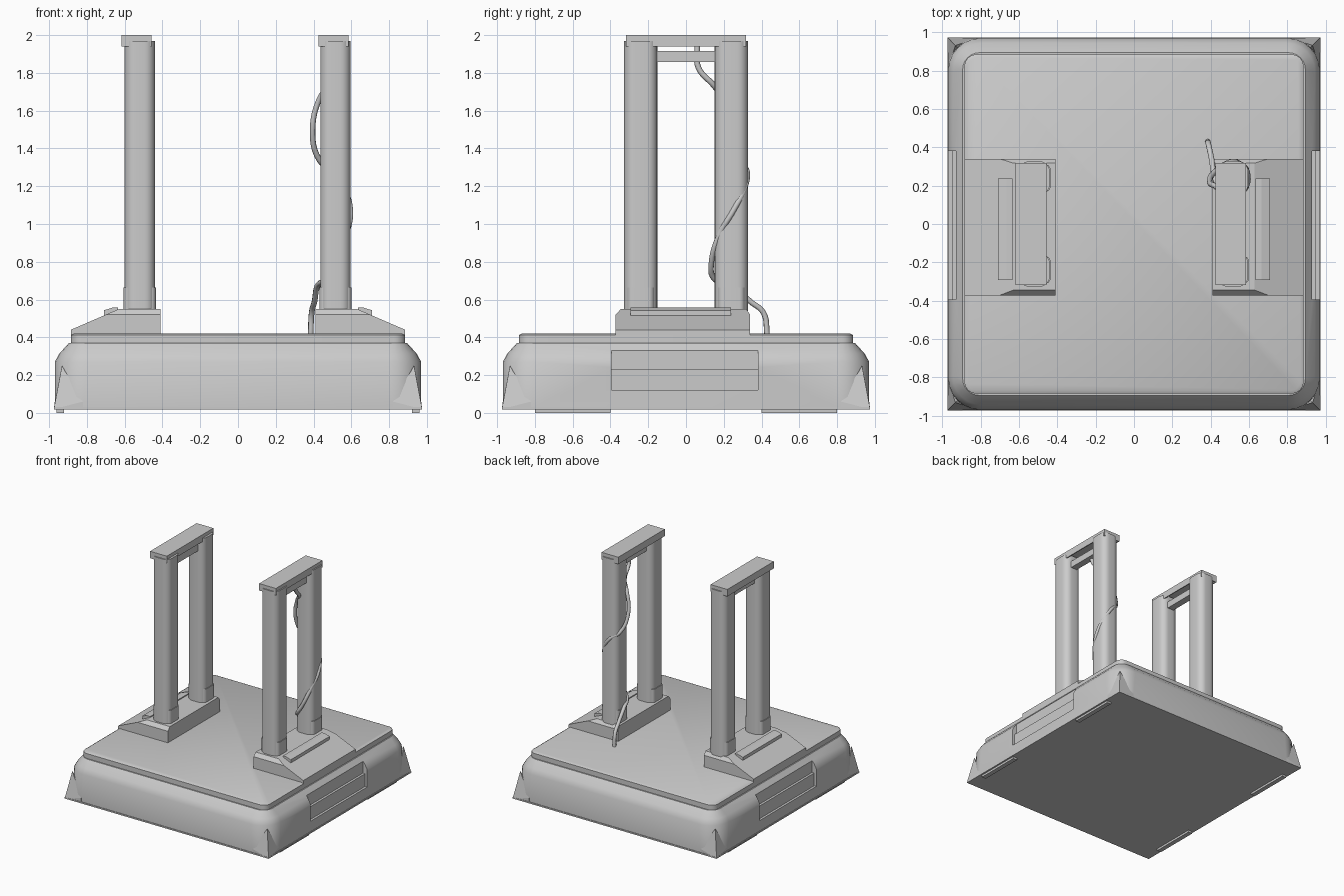
import bpy, bmesh, math
from mathutils import Vector

if "Cube" in bpy.data.objects:
    bpy.data.objects.remove(bpy.data.objects["Cube"])

grey = bpy.data.materials.new("plain_grey")
grey.use_nodes = True
grey.diffuse_color = (0.6, 0.6, 0.6, 1)
grey.node_tree.nodes["Principled BSDF"].inputs["Base Color"].default_value = (0.6, 0.6, 0.6, 1)


def finish(name, bm, smooth=True):
    bmesh.ops.recalc_face_normals(bm, faces=bm.faces)
    mesh = bpy.data.meshes.new(name)
    bm.to_mesh(mesh)
    bm.free()
    mesh.materials.append(grey)
    ob = bpy.data.objects.new(name, mesh)
    bpy.context.collection.objects.link(ob)
    if smooth:
        bpy.ops.object.select_all(action='DESELECT')
        ob.select_set(True)
        bpy.context.view_layer.objects.active = ob
        bpy.ops.object.shade_smooth_by_angle(angle=math.radians(30))
    return ob


def rounded(hx, hy, r, steps=6):
    """Outline of a rounded rectangle."""
    pts = []
    for q, (sx, sy) in enumerate([(1, 1), (-1, 1), (-1, -1), (1, -1)]):
        for i in range(steps + 1):
            a = math.pi / 2 * (q + i / steps)
            pts.append((sx * (hx - r) + r * math.cos(a), sy * (hy - r) + r * math.sin(a)))
    return pts


def loft(name, rings, centre=(0, 0)):
    """Closed solid through rounded rectangles given as (hx, hy, radius, z)."""
    bm = bmesh.new()
    loops = [[bm.verts.new((x + centre[0], y + centre[1], z)) for x, y in rounded(hx, hy, r)]
             for hx, hy, r, z in rings]
    for low, high in zip(loops, loops[1:]):
        for i in range(len(low)):
            j = (i + 1) % len(low)
            bm.faces.new((low[i], low[j], high[j], high[i]))
    bm.faces.new(loops[0])
    bm.faces.new(loops[-1])
    return finish(name, bm)


def box(name, lo, hi):
    bm = bmesh.new()
    bmesh.ops.create_cube(bm, size=1)
    for v in bm.verts:
        v.co = [(a + b) / 2 + c * (b - a) for a, b, c in zip(lo, hi, v.co)]
    return finish(name, bm, False)


def hull(name, points):
    bm = bmesh.new()
    for p in points:
        bm.verts.new(p)
    bmesh.ops.convex_hull(bm, input=bm.verts)
    bmesh.ops.dissolve_limit(bm, angle_limit=0.01, verts=bm.verts, edges=bm.edges)
    return finish(name, bm, False)


# Base body with chamfered shoulder, stepped lid and flat floor
body = loft("base_body", [(0.97, 0.97, 0.15, 0.02), (0.97, 0.97, 0.17, 0.27),
                          (0.945, 0.945, 0.15, 0.315), (0.895, 0.895, 0.09, 0.37)])
loft("base_lid", [(0.885, 0.885, 0.06, 0.36), (0.885, 0.885, 0.06, 0.412),
                  (0.87, 0.87, 0.05, 0.42)])
box("floor_plate", (-0.975, -0.975, 0.018), (0.975, 0.975, 0.03))

for side, s in (("left", 1), ("right", -1)):
    # Stepped recess in the side wall
    for i, (x, z0, z1) in enumerate([(0.95, 0.12, 0.24), (0.93, 0.23, 0.5)]):
        cutter = box(f"{side}_recess_cutter_{i}", (min(s * x, s * 1.1), -0.395, z0),
                     (max(s * x, s * 1.1), 0.38, z1))
        cutter.hide_render = True
        cutter.hide_set(True)
        cutter.display_type = 'WIRE'
        mod = body.modifiers.new("recess", 'BOOLEAN')
        mod.operation = 'DIFFERENCE'
        mod.solver = 'EXACT'
        mod.object = cutter

    # Pointed corner flares and foot strips
    for end, t in (("back", 1), ("front", -1)):
        hull(f"{side}_{end}_corner", [(s * x, t * y, z) for x, y, z in [
            (0.975, 0.975, 0.02), (0.82, 0.97, 0.02), (0.97, 0.82, 0.02),
            (0.82, 0.97, 0.06), (0.97, 0.82, 0.06), (0.932, 0.932, 0.25),
            (0.82, 0.82, 0.02)]])
        box(f"{side}_{end}_foot", (s * 0.94 - 0.02, t * 0.6 - 0.2, 0),
            (s * 0.94 + 0.02, t * 0.6 + 0.2, 0.03))

    # Sloping pedestal and the slim plate on its slope
    hull(f"{side}_pedestal", [(s * x, y, z) for x, z, y0, y1 in [
        (0.41, 0.41, -0.372, 0.34), (0.41, 0.52, -0.372, 0.34), (0.41, 0.55, -0.345, 0.318),
        (0.63, 0.55, -0.345, 0.318), (0.70, 0.52, -0.372, 0.34),
        (0.885, 0.44, -0.372, 0.34), (0.885, 0.41, -0.372, 0.34)] for y in (y0, y1)])
    hull(f"{side}_pedestal_plate", [(s * x, y, z) for y in (-0.293, 0.238) for x, z in [
        (0.635, 0.53), (0.635, 0.557), (0.665, 0.557), (0.71, 0.543), (0.71, 0.5)]])

    # Tower: two columns with collars, crossbar and hollow cap
    cx = 0.516 if s > 0 else -0.52
    for end, t in (("back", 1), ("front", -1)):
        at = (cx, t * 0.24)
        loft(f"{side}_{end}_column", [(0.08, 0.088, 0.055, 0.54), (0.08, 0.088, 0.055, 1.97)], at)
        loft(f"{side}_{end}_collar", [(0.085, 0.072, 0.03, 0.54), (0.085, 0.072, 0.03, 0.665)], at)
    box(f"{side}_crossbar", (cx - 0.03, -0.18, 1.857), (cx + 0.03, 0.18, 1.915))
    cap_x = 0.505 if s > 0 else -0.538
    bm = bmesh.new()
    bmesh.ops.create_cube(bm, size=1)
    bmesh.ops.delete(bm, geom=[f for f in bm.faces if f.normal.z < -0.5], context='FACES')
    for v in bm.verts:
        v.co = Vector((cap_x + v.co.x * 0.16, v.co.y * 0.636, 1.97 + v.co.z * 0.06))
    cap = finish(f"{side}_cap", bm, False)
    shell = cap.modifiers.new("shell", 'SOLIDIFY')
    shell.thickness = 0.012
    shell.offset = -1

# Cable winding down the back column of the left tower
path = [(0.50, 0.06, 1.94), (0.50, 0.065, 1.83), (0.48, 0.15, 1.73), (0.435, 0.19, 1.67),
        (0.395, 0.22, 1.50), (0.43, 0.28, 1.34), (0.50, 0.322, 1.28), (0.56, 0.31, 1.19),
        (0.595, 0.25, 1.07), (0.575, 0.18, 0.95), (0.52, 0.135, 0.80), (0.46, 0.15, 0.71),
        (0.42, 0.25, 0.67), (0.405, 0.34, 0.59), (0.39, 0.41, 0.53), (0.385, 0.43, 0.41)]
curve = bpy.data.curves.new("cable", 'CURVE')
curve.dimensions = '3D'
curve.bevel_depth = 0.015
curve.bevel_resolution = 2
curve.resolution_u = 6
curve.use_fill_caps = True
spline = curve.splines.new('BEZIER')
spline.bezier_points.add(len(path) - 1)
for point, co in zip(spline.bezier_points, path):
    point.co = co
    point.handle_left_type = point.handle_right_type = 'AUTO'
curve.materials.append(grey)
bpy.context.collection.objects.link(bpy.data.objects.new("cable", curve))
